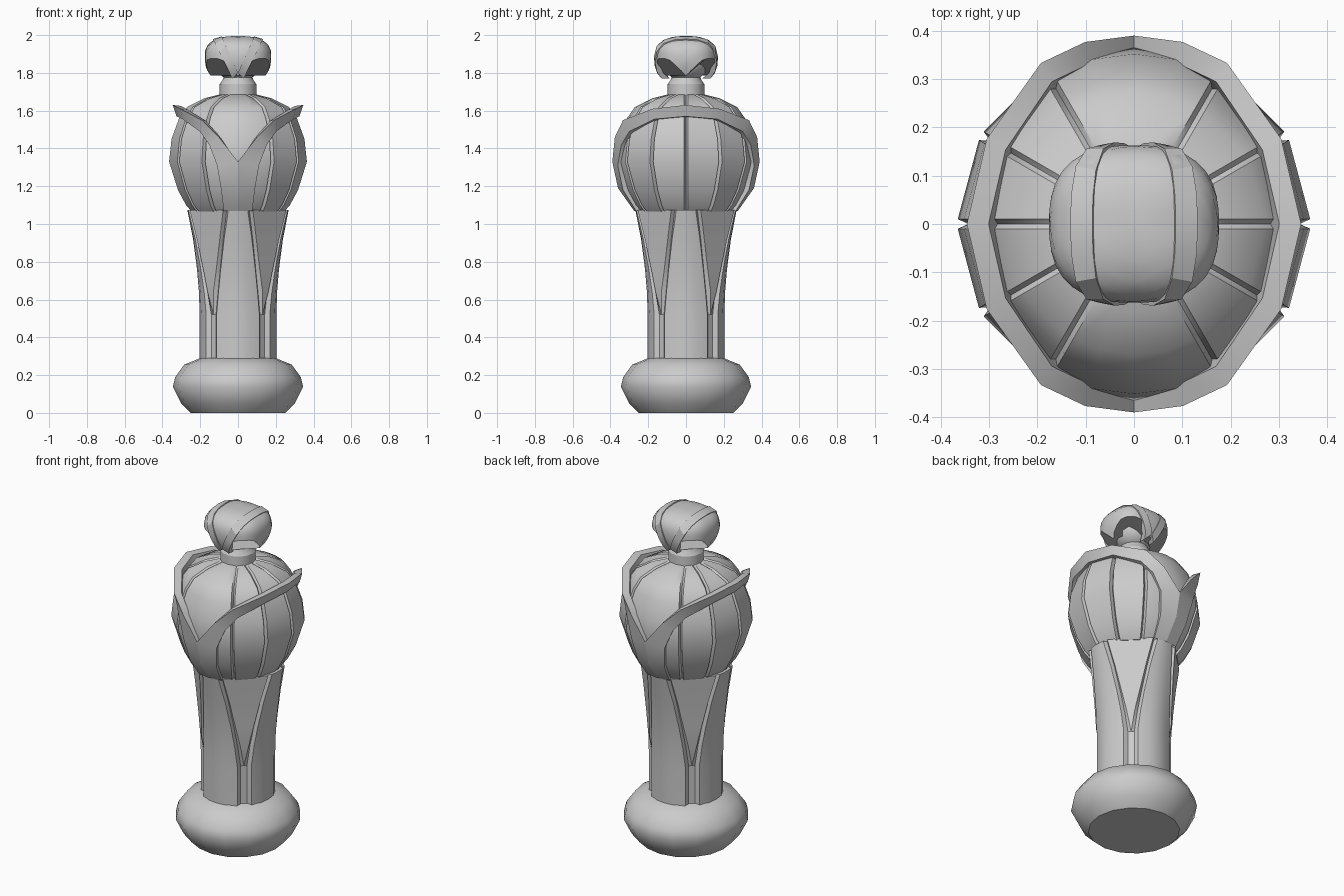
import bpy
import bmesh
from math import sin, cos, radians, degrees, pi
from mathutils import Vector

cube = bpy.data.objects.get("Cube")
if cube:
    bpy.data.objects.remove(cube)

stone = bpy.data.materials.new("plain grey")
stone.use_nodes = True
GREY = (0.6, 0.6, 0.6, 1)
stone.diffuse_color = GREY
stone.node_tree.nodes["Principled BSDF"].inputs["Base Color"].default_value = GREY


def polar(angle, r, z):
    a = radians(angle)
    return Vector((r * cos(a), r * sin(a), z))


def loft(name, rings, wrap=True, caps=True, smooth=30, mirror=None, thick=0):
    """Skin a list of equal-length point rings."""
    bm = bmesh.new()
    rows = [[bm.verts.new(p) for p in ring] for ring in rings]
    n = len(rows[0])
    for low, high in zip(rows, rows[1:]):
        for i in range(n if wrap else n - 1):
            j = (i + 1) % n
            bm.faces.new((low[i], low[j], high[j], high[i]))
    if caps:
        bm.faces.new(rows[0][::-1])
        bm.faces.new(rows[-1])
    bmesh.ops.remove_doubles(bm, verts=bm.verts, dist=0.0005)
    bmesh.ops.recalc_face_normals(bm, faces=bm.faces)
    mesh = bpy.data.meshes.new(name)
    bm.to_mesh(mesh)
    bm.free()
    mesh.materials.append(stone)
    obj = bpy.data.objects.new(name, mesh)
    bpy.context.collection.objects.link(obj)
    if thick:
        mod = obj.modifiers.new("thickness", 'SOLIDIFY')
        mod.thickness = thick
        mod.offset = -1
    if mirror:
        mod = obj.modifiers.new("mirror", 'MIRROR')
        mod.use_axis = mirror
    bpy.ops.object.select_all(action='DESELECT')
    obj.select_set(True)
    bpy.context.view_layer.objects.active = obj
    bpy.ops.object.shade_smooth_by_angle(angle=radians(smooth))
    return obj


def turned(name, profile, sides, smooth=30):
    step = 360 / sides
    return loft(name, [[polar(i * step, r, z) for i in range(sides)]
                       for r, z in profile], smooth=smooth)


# Round foot and neck
turned("foot", [(0.25, 0), (0.30, 0.05), (0.345, 0.14), (0.332, 0.19),
                (0.285, 0.255), (0.20, 0.29), (0.1, 0.30)], 16, smooth=45)
turned("neck", [(0.098, 1.67), (0.097, 1.74), (0.08, 1.765), (0.07, 1.80)], 16)

# Column: four curved panels, four flat corner wedges, V grooves between them
# level: height, radius, half angle of panel, half angle of wedge
LEVELS = [(0.26, 0.203, 34, 0), (0.52, 0.203, 34, 0), (0.64, 0.207, 30, 6),
          (0.76, 0.217, 25, 13), (0.92, 0.238, 18, 21), (1.075, 0.268, 11, 28)]
rings = []
for z, r, panel, wedge in LEVELS:
    ring = []
    for quarter in range(0, 360, 90):
        for f in (-1, -0.5, 0, 0.5, 1):
            ring.append(polar(quarter + f * panel, r, z))
        corner = quarter + 45
        tip = r if wedge else r - 0.02
        groove = (panel + 45 - wedge) / 2
        ring.append(polar(quarter + groove, r - 0.02, z))
        ring.append(polar(corner - wedge, tip, z))
        ring.append(polar(corner + wedge, tip, z))
        ring.append(polar(quarter + 90 - groove, r - 0.02, z))
    rings.append(ring)
loft("column", rings)

# Bulb: faceted body with ten vertical grooves
BULB = [(0.245, 1.065), (0.275, 1.10), (0.318, 1.18), (0.365, 1.33),
        (0.352, 1.45), (0.312, 1.56), (0.27, 1.62), (0.18, 1.665), (0.08, 1.69)]
rings = []
for r, z in BULB:
    half = degrees(0.010 / r)
    ring = []
    for a in range(0, 360, 30):
        if a % 180 == 90:
            ring += [polar(a + d, r, z) for d in (-15, 0, 15)]
        else:
            ring += [polar(a - half, r, z), polar(a, r - 0.022, z),
                     polar(a + half, r, z)]
    rings.append(ring)
loft("bulb", rings)

# Collar: raised band, a V at front and back, rising over each side
# upper edge angle, radius, height, then the same for the lower edge
COLLAR = [(90, 0.275, 1.07, 74, 0.275, 1.07), (90, 0.36, 1.19, 75, 0.345, 1.18),
          (90, 0.39, 1.33, 73, 0.378, 1.31), (75, 0.39, 1.46, 66, 0.375, 1.42),
          (60, 0.385, 1.55, 56, 0.362, 1.49), (30, 0.352, 1.61, 30, 0.338, 1.555),
          (0, 0.346, 1.63, 0, 0.325, 1.57)]
rings = [[polar(a, r, z), polar(b, s, y), polar(b, s - 0.045, y - 0.005),
          polar(a, r - 0.045, z - 0.005)] for a, r, z, b, s, y in COLLAR]
loft("collar", rings, caps=False, mirror=(True, True, False))

# Head: boxy rounded helmet around a small ball
MID, WIDE, DEEP, UP, DOWN, POWER = 1.89, 0.176, 0.163, 0.105, 0.15, 2.6


def inside(p, grow):
    tall = UP if p.z > MID else DOWN
    parts = (p.x / WIDE, p.y / DEEP, (p.z - MID) / tall)
    return sum(abs(v / grow) ** POWER for v in parts) < 1


def surface(start, direction, grow=1.0):
    near, far = 0, 0.5
    for _ in range(30):
        mid = (near + far) / 2
        if inside(start + direction * mid, grow):
            near = mid
        else:
            far = mid
    return start + direction * near


# Helmet shell with four arched openings on the diagonals
STEPS = 7
rings = []
for k in range(STEPS + 1):
    ring = []
    for i in range(40):
        a = i * 9
        off = abs((a + 45) % 90 - 45) / 45
        rim = 1.785 + 0.09 * min(1, off * 1.5)
        z = rim + (MID + UP - 0.0005 - rim) * sin(k / STEPS * pi / 2)
        ring.append(surface(Vector((0, 0, z)), polar(a, 1, 0)))
    rings.append(ring)
loft("helmet", rings, smooth=40, thick=0.025)

rings = []
for k in range(1, 10):
    t = k * pi / 10
    rings.append([polar(a, 0.13 * sin(t), 1.865 - 0.11 * cos(t))
                  for a in range(0, 360, 20)])
loft("head_core", rings, smooth=40)


# Helmet bands: from the front V, over the top, down to the back V
def band_edge(x, z, tilt, t, grow):
    t_dir = Vector((sin(t) * sin(tilt), -cos(t), sin(t) * cos(tilt)))
    return surface(Vector((x, 0, z)), t_dir, grow)


rings = []
for k in range(13):
    t = k * pi / 12
    inner = [band_edge(0, 1.80, radians(24), t, g) for g in (1.045, 0.9)]
    outer = [band_edge(0.03, 1.77, radians(26), t, g) for g in (1.045, 0.9)]
    rings.append([inner[0], outer[0], outer[1], inner[1]])
loft("helmet_band", rings, mirror=(True, False, False))
